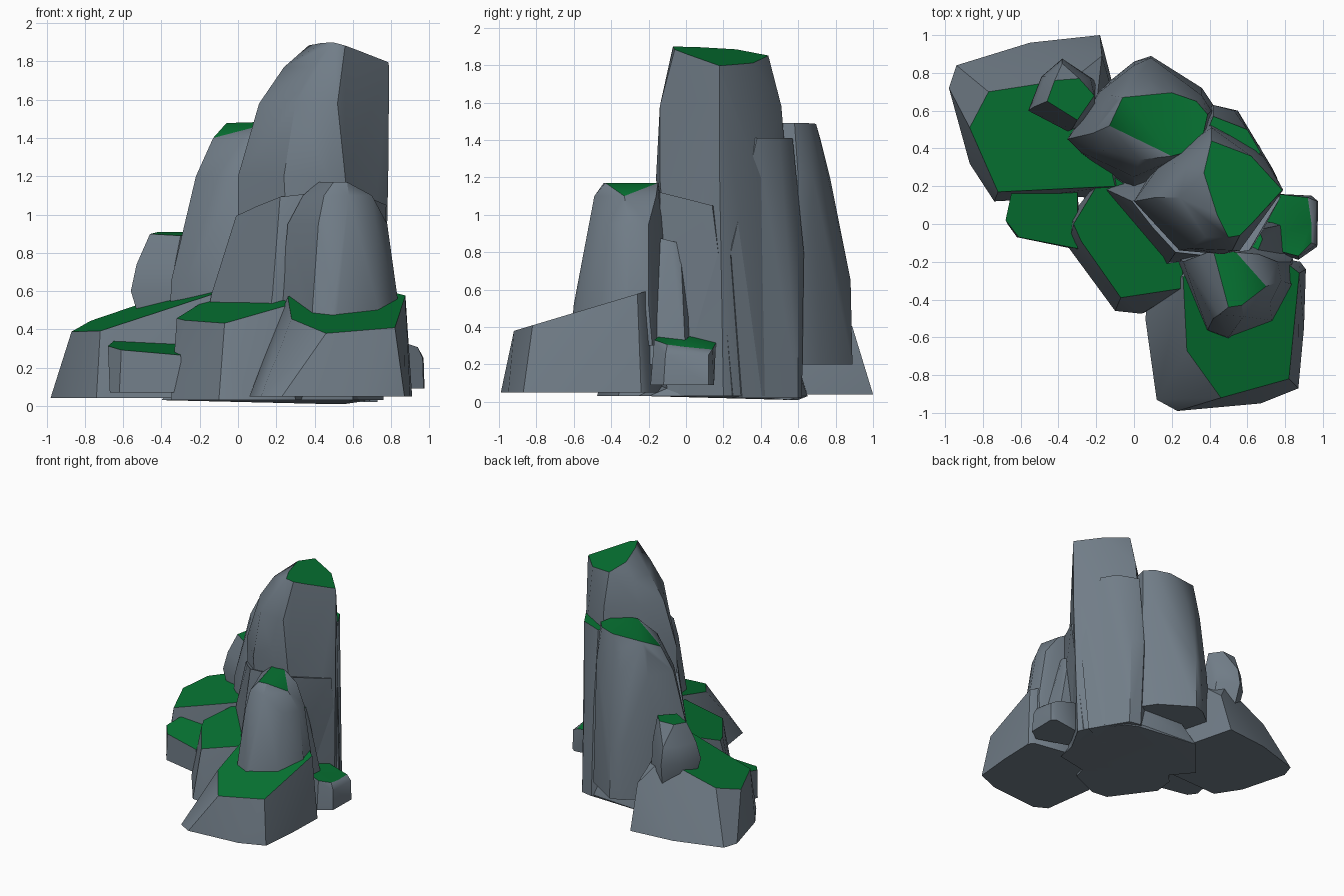
import bpy, bmesh, math


def material(name, rgb):
    m = bpy.data.materials.new(name)
    m.diffuse_color = (*rgb, 1)
    return m


STONE = material("slate_grey", (0.165, 0.205, 0.245))
MOSS = material("moss_green", (0.002, 0.175, 0.033))


def rock(name, *rings, flat=0.86):
    """Hull of outlines; each ring is (z, slope_x, slope_y, outline). Flat tops get moss."""
    bm = bmesh.new()
    for z, sx, sy, outline in rings:
        for x, y in outline:
            bm.verts.new((x, y, z + sx * x + sy * y))
    bmesh.ops.convex_hull(bm, input=bm.verts[:])
    loose = [v for v in bm.verts if not v.link_faces]
    bmesh.ops.delete(bm, geom=loose, context='VERTS')
    bmesh.ops.dissolve_limit(bm, angle_limit=math.radians(3), verts=bm.verts[:], edges=bm.edges[:])
    bmesh.ops.recalc_face_normals(bm, faces=bm.faces[:])
    for f in bm.faces:
        f.material_index = 1 if f.normal.z > flat else 0
    me = bpy.data.meshes.new(name)
    bm.to_mesh(me)
    bm.free()
    me.materials.append(STONE)
    me.materials.append(MOSS)
    ob = bpy.data.objects.new(name, me)
    bpy.context.collection.objects.link(ob)
    bpy.ops.object.select_all(action='DESELECT')
    ob.select_set(True)
    bpy.context.view_layer.objects.active = ob
    bpy.ops.object.shade_smooth_by_angle(angle=math.radians(32))


# wide base slabs
rock("back_left_slab",
     (0.04, 0, 0, [(-0.98, 0.72), (-0.94, 0.84), (-0.55, 0.96), (-0.18, 1.0), (-0.12, 0.75),
                   (0.0, 0.3), (-0.15, 0.15), (-0.74, 0.12), (-0.87, 0.32)]),
     (0.4, 0, 0, [(-0.17, 0.89)]),
     (0.60, 0.32, 0.13, [(-0.87, 0.51), (-0.77, 0.70), (-0.32, 0.77), (-0.2, 0.62),
                         (-0.1, 0.2), (-0.72, 0.17)]))
rock("front_slab",
     (0.05, 0, 0, [(0.23, -0.99), (0.12, -0.93), (0.06, -0.5), (0.1, -0.2), (0.3, -0.1),
                   (0.88, -0.2), (0.91, -0.24), (0.9, -0.55), (0.87, -0.87), (0.67, -0.95)]),
     (0.655, 0, 0.3, [(0.26, -0.28), (0.28, -0.67), (0.46, -0.92), (0.82, -0.82),
                      (0.875, -0.26), (0.8, -0.2), (0.35, -0.2)]))
rock("middle_slab",
     (0.03, 0, 0, [(-0.35, -0.12), (-0.1, -0.46), (0.04, -0.475), (0.3, -0.36),
                   (0.4, 0.0), (-0.1, 0.3), (-0.33, 0.05)]),
     (0.538, 0.25, 0.227, [(-0.32, 0.0), (-0.15, 0.28), (0.25, 0.0), (0.26, -0.34),
                           (-0.07, -0.39), (-0.28, -0.09)]))

# small side blocks
rock("left_block",
     (0.07, 0, 0, [(-0.67, 0.0), (-0.64, 0.14), (-0.3, 0.18), (-0.28, -0.14), (-0.62, -0.07)]),
     (0.275, -0.05, 0.19, [(-0.68, 0.02), (-0.65, 0.16), (-0.3, 0.2), (-0.3, -0.13), (-0.61, -0.07)]))
rock("right_block",
     (0.09, 0, 0, [(0.6, 0.1), (0.94, 0.15), (0.975, 0.12), (0.97, -0.12), (0.87, -0.19), (0.6, -0.1)]),
     (0.25, 0, 0, [(0.97, 0.12), (0.965, -0.11)]),
     (0.50, -0.22, -0.13, [(0.6, 0.1), (0.75, 0.16), (0.92, 0.14), (0.94, 0.0), (0.94, -0.1),
                           (0.87, -0.17), (0.6, -0.1)]))

# tall central spire
rock("main_spire",
     (0.03, 0, 0, [(0.0, 0.15), (0.2, 0.45), (0.42, 0.55), (0.66, 0.42), (0.76, 0.2),
                   (0.62, -0.05), (0.3, -0.1)]),
     (1.2, 0, 0, [(0.0, 0.12), (0.15, 0.33), (0.4, 0.54), (0.66, 0.4), (0.785, 0.18),
                  (0.56, -0.14), (0.47, -0.16), (0.24, -0.14), (0.12, -0.01)]),
     (1.58, 0, 0, [(0.11, 0.14), (0.21, 0.32), (0.41, 0.51), (0.3, -0.13), (0.52, -0.14)]),
     (1.77, 0, 0, [(0.24, 0.14), (0.28, 0.3), (0.79, 0.18), (0.38, -0.07)]),
     (2.01, -0.241, -0.136, [(0.37, 0.27), (0.41, 0.44), (0.62, 0.36), (0.785, 0.18),
                             (0.63, 0.01), (0.56, -0.06), (0.5, -0.07), (0.44, 0.05)]))
rock("spire_front_shoulder",
     (0.03, 0, 0, [(-0.22, 0.2), (0.1, -0.2), (0.6, -0.1), (0.74, 0.25), (0.3, 0.45)]),
     (0.58, 0, 0, [(-0.14, 0.18), (0.18, -0.21), (0.63, -0.13), (0.765, 0.2)]),
     (1.03, 0.08, -0.3, [(-0.01, 0.12), (0.1, -0.02), (0.22, -0.15), (0.4, -0.17), (0.61, -0.14),
                         (0.775, 0.14), (0.4, 0.3)]), flat=0.97)
rock("spire_back_shoulder",
     (0.02, 0, 0, [(0.25, 0.5), (0.45, 0.62), (0.55, 0.6), (0.73, 0.3), (0.5, 0.2)]),
     (0.8, 0, 0, [(0.3, 0.5), (0.42, 0.63), (0.53, 0.6), (0.76, 0.24)]),
     (1.41, 0, 0, [(0.35, 0.4), (0.42, 0.57), (0.5, 0.54), (0.6, 0.5), (0.67, 0.38), (0.6, 0.3)]))

# second spire behind
rock("back_spire",
     (0.2, 0, 0, [(-0.36, 0.45), (-0.2, 0.7), (0.0, 0.86), (0.09, 0.89), (0.36, 0.72),
                  (0.44, 0.6), (0.4, 0.3), (0.0, 0.15), (-0.3, 0.38)]),
     (0.65, 0, 0, [(-0.35, 0.45), (-0.18, 0.7), (0.0, 0.84), (0.09, 0.88), (0.36, 0.71),
                   (-0.28, 0.38), (0.0, 0.2)]),
     (1.2, 0, 0, [(-0.22, 0.48), (-0.12, 0.68), (0.08, 0.77), (0.36, 0.68), (0.41, 0.6),
                  (0.0, 0.25), (-0.16, 0.39)]),
     (1.4, 0, 0, [(-0.13, 0.52), (-0.09, 0.65), (0.1, 0.72), (0.03, 0.34)]),
     (1.48, 0.03, 0, [(-0.06, 0.67), (0.2, 0.695), (0.33, 0.65), (0.39, 0.58), (0.35, 0.4),
                      (0.2, 0.36), (0.05, 0.53)]))

# front column with its ledge
rock("front_column",
     (0.3, 0, 0, [(0.2, -0.15), (0.38, -0.57), (0.5, -0.62), (0.75, -0.52), (0.86, -0.32),
                  (0.84, -0.18), (0.6, -0.05)]),
     (0.52, 0, 0, [(0.22, -0.16), (0.39, -0.56), (0.5, -0.6), (0.73, -0.51), (0.84, -0.32),
                   (0.83, -0.2)]),
     (0.95, 0, 0, [(0.26, -0.2), (0.42, -0.5), (0.55, -0.52), (0.72, -0.42), (0.78, -0.3),
                   (0.76, -0.2), (0.6, -0.12)]),
     (1.1, 0, 0, [(0.34, -0.17), (0.45, -0.48), (0.58, -0.49), (0.7, -0.33), (0.66, -0.16)]),
     (1.17, 0, 0, [(0.42, -0.14), (0.5, -0.44), (0.57, -0.43), (0.54, -0.15)]))
rock("column_ledge",
     (0.2, 0, 0, [(0.4, -0.2), (0.82, -0.2), (0.8, 0.0), (0.5, 0.05)]),
     (0.84, 0, -0.25, [(0.48, -0.17), (0.64, -0.18), (0.68, -0.08), (0.66, -0.03), (0.5, 0.03)]))

# small stump on the back left slab
rock("back_left_stump",
     (0.4, 0, 0, [(-0.5, 0.6), (-0.46, 0.74), (-0.36, 0.83), (-0.2, 0.75), (-0.2, 0.55), (-0.33, 0.5)]),
     (0.6, 0, 0, [(-0.56, 0.6), (-0.49, 0.78), (-0.38, 0.875), (-0.22, 0.77), (-0.2, 0.6), (-0.35, 0.49)]),
     (0.74, 0, 0, [(-0.53, 0.62), (-0.47, 0.78), (-0.38, 0.85), (-0.23, 0.77), (-0.33, 0.5)]),
     (0.84, 0, 0.09, [(-0.46, 0.65), (-0.42, 0.76), (-0.29, 0.77), (-0.21, 0.68), (-0.3, 0.55)]))

# lowest stone under the spires
rock("under_stone",
     (0.01, 0, 0, [(0.35, 0.5), (0.45, 0.6), (0.56, 0.55), (0.5, 0.45)]),
     (0.03, 0, 0, [(-0.4, 0.3), (-0.1, 0.65), (0.45, 0.61), (0.7, 0.3), (0.6, -0.2), (0.1, -0.3)]),
     (0.2, 0, 0, [(-0.25, 0.4), (0.0, 0.6), (0.4, 0.58), (0.6, 0.2), (0.1, 0.0)]), flat=2)
